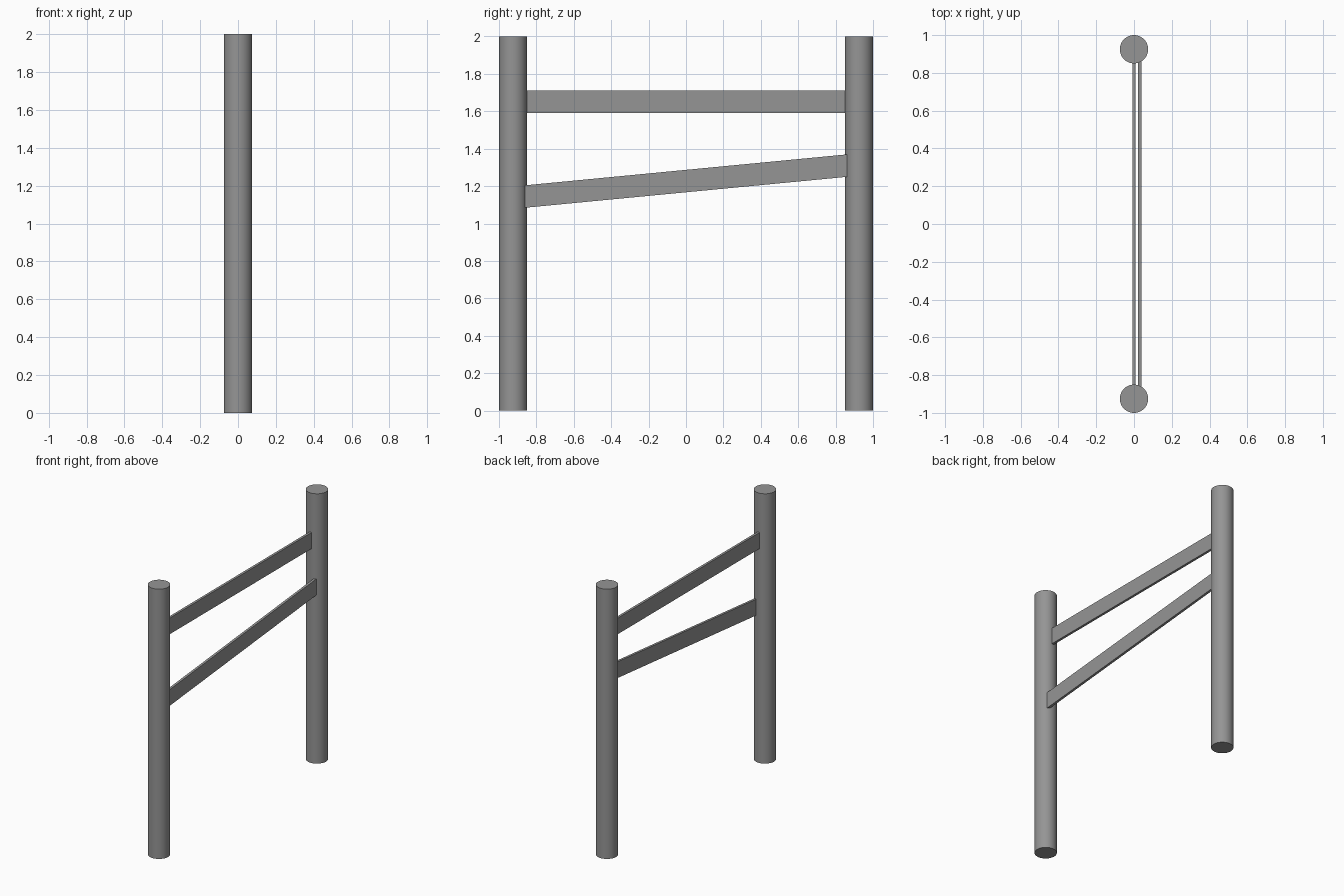
import bpy
import math

cube = bpy.data.objects.get("Cube")
if cube:
    bpy.data.objects.remove(cube, do_unlink=True)

grey = bpy.data.materials.new("plain grey")
grey.use_nodes = True
color = (0.3, 0.3, 0.3, 1)
grey.diffuse_color = color
grey.node_tree.nodes["Principled BSDF"].inputs["Base Color"].default_value = color

POST_RADIUS = 0.075
POST_Y = 1 - POST_RADIUS


def post(name, y):
    """Upright round post standing on the ground."""
    bpy.ops.mesh.primitive_cylinder_add(vertices=48, radius=POST_RADIUS, depth=2,
                                        location=(0, y, 1))
    obj = bpy.context.object
    obj.name = name
    obj.data.materials.append(grey)
    bpy.ops.object.shade_smooth_by_angle(angle=math.radians(30))


def rail(name, x, z, slope, height=0.12, thickness=0.018, half=0.9):
    """Flat board between the posts, sheared along y so its ends stay upright."""
    bpy.ops.mesh.primitive_cube_add(size=1)
    obj = bpy.context.object
    obj.name = name
    for v in obj.data.vertices:
        y = v.co.y * 2 * half
        v.co = (v.co.x * thickness, y, v.co.z * height + slope * y)
    obj.location = (x, 0, z)
    obj.data.materials.append(grey)


# Posts
post("front_post", -POST_Y)
post("back_post", POST_Y)

# Rails: level upper board, sloping lower board set off to one side
rail("upper_rail", 0, 1.65, 0)
rail("lower_rail", 0.031, 1.227, 0.096)
